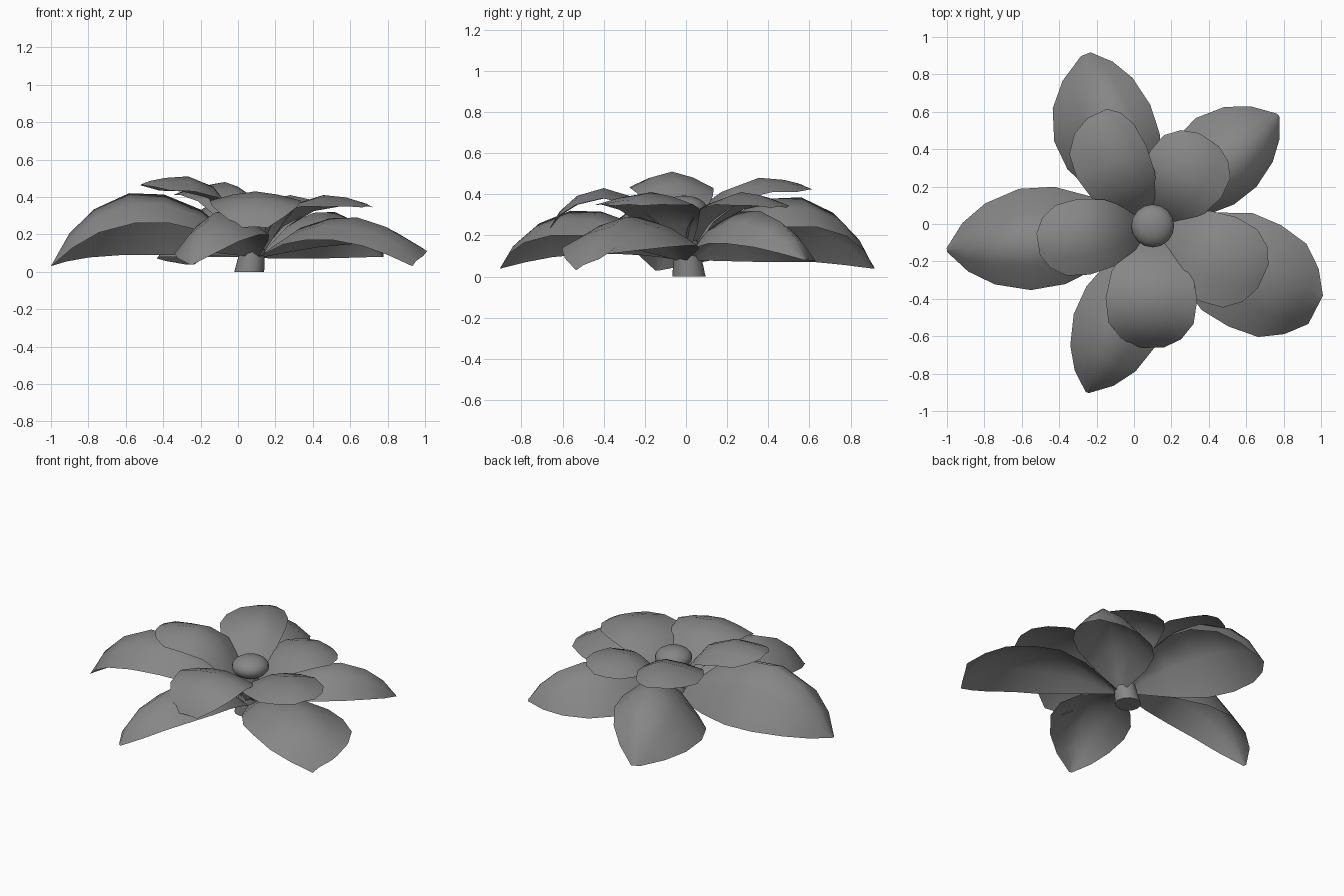
import bpy, bmesh
from math import radians, cos, sin

if "Cube" in bpy.data.objects:
    bpy.data.objects.remove(bpy.data.objects["Cube"])

CX, CY = 0.10, -0.01      # flower axis in plan
ACROSS = (-1, -0.5, 0, 0.5, 1)

grey = bpy.data.materials.new("dark_grey")
grey.diffuse_color = (0.24, 0.24, 0.24, 1)
grey.use_nodes = True
grey.node_tree.nodes["Principled BSDF"].inputs["Base Color"].default_value = grey.diffuse_color


def mesh_object(name, bm):
    mesh = bpy.data.meshes.new(name)
    bm.to_mesh(mesh)
    bm.free()
    mesh.materials.append(grey)
    for p in mesh.polygons:
        p.use_smooth = True
    obj = bpy.data.objects.new(name, mesh)
    bpy.context.collection.objects.link(obj)
    return obj


def petal(name, azimuth, length, left, right, stations):
    """Arched sheet; stations are (distance, width factor, crest z, left z, right z)."""
    a = radians(azimuth)
    bm = bmesh.new()
    rows = []
    for t, w, crest, zl, zr in stations:
        row = []
        for u in ACROSS:
            lat = u * w * (left if u > 0 else right)
            r = length * t
            edge = zl if u > 0 else zr
            z = crest + (edge - crest) * abs(u) ** 1.5
            row.append(bm.verts.new((CX + r * cos(a) - lat * sin(a),
                                     CY + r * sin(a) + lat * cos(a), z)))
        rows.append(row)
    for r0, r1 in zip(rows, rows[1:]):
        for i in range(len(ACROSS) - 1):
            bm.faces.new((r0[i], r1[i], r1[i + 1], r0[i + 1]))
    return mesh_object(name, bm)


def outer_stations(h, zl, zr, tip_w, tip_l, tip_r):
    b = 0.08
    shape = [(.03, .10, 0, 0), (.12, .32, .32, .3), (.27, .68, .74, .75),
             (.45, .96, .98, 1), (.62, 1.0, 1.0, 1)]
    s = [(t, w, b + (h - b) * f, b + (zl - b) * e, b + (zr - b) * e)
         for t, w, f, e in shape]
    tip = (tip_l + tip_r) / 2
    for t, w, k, f in [(.79, .80 + tip_w * .5, .22, .22), (.91, .48 + tip_w * .7, .58, .55),
                       (1.0, .04 + tip_w, 1, 1)]:
        s.append((t, w, h + (tip - h) * f, zl + (tip_l - zl) * k, zr + (tip_r - zr) * k))
    return s


def inner_stations(h, tip, drop):
    b = 0.12
    shape = [(.05, .20, 0, 0), (.18, .55, .46, .3), (.38, .88, .86, .75), (.60, 1.0, 1.0, 1.0)]
    s = [(t, w, b + (h - b) * f, b + (h - b) * f - drop * d) for t, w, f, d in shape]
    for t, w, k, d in [(.80, .93, .2, .85), (.93, .66, .6, .4), (1.0, .28, 1, .1)]:
        z = h + (tip - h) * k
        s.append((t, w, z, z - drop * d))
    return [(t, w, c, e, e) for t, w, c, e in s]


# Outer ring: azimuth, length, widths left/right, (crest, edges left/right, tip width, tip z left/right)
outer = [(111, .985, .33, .22, (.385, .08, .24, .06, .04, .04)),
         (41.4, .895, .28, .21, (.32, .07, .16, 0, .08, .08)),
         (-27.5, .98, .32, .29, (.29, .15, .17, .24, .11, .03)),
         (248.5, .957, .25, .22, (.32, .20, .11, 0, .04, .04)),
         (186.7, 1.108, .265, .28, (.42, .26, .09, 0, .03, .03))]
for i, (az, ln, l, r, zs) in enumerate(outer):
    petal(f"outer_petal_{i + 1}", az, ln, l, r, outer_stations(*zs))

# Inner ring: azimuth, length, left width, right width, crest, tip z, edge drop
inner = [(115, .67, .26, .15, .48, .43, .07), (57, .55, .23, .225, .41, .34, .06),
         (-24, .65, .225, .265, .41, .35, .06), (-91, .65, .245, .245, .43, .24, .05),
         (189, .62, .205, .205, .51, .47, .08)]
for i, (az, ln, l, r, h, tz, d) in enumerate(inner):
    petal(f"inner_petal_{i + 1}", az, ln, l, r, inner_stations(h, tz, d))

# Flower centre: flattened dome
bm = bmesh.new()
bmesh.ops.create_uvsphere(bm, u_segments=16, v_segments=10, radius=0.115)
for v in bm.verts:
    v.co.z = v.co.z * 0.6 + 0.325
    v.co.x += CX
    v.co.y += CY
mesh_object("flower_centre", bm)

# Short leaning tapered stem
bm = bmesh.new()
bmesh.ops.create_cone(bm, cap_ends=True, segments=12, radius1=0.08, radius2=0.05, depth=0.26)
for v in bm.verts:
    v.co.z += 0.13
    k = v.co.z / 0.26
    v.co.x += 0.06 + 0.04 * k
    v.co.y += 0.015 - 0.025 * k
stem = mesh_object("stem", bm)
bpy.context.view_layer.objects.active = stem
stem.select_set(True)
bpy.ops.object.shade_smooth_by_angle(angle=radians(40))
